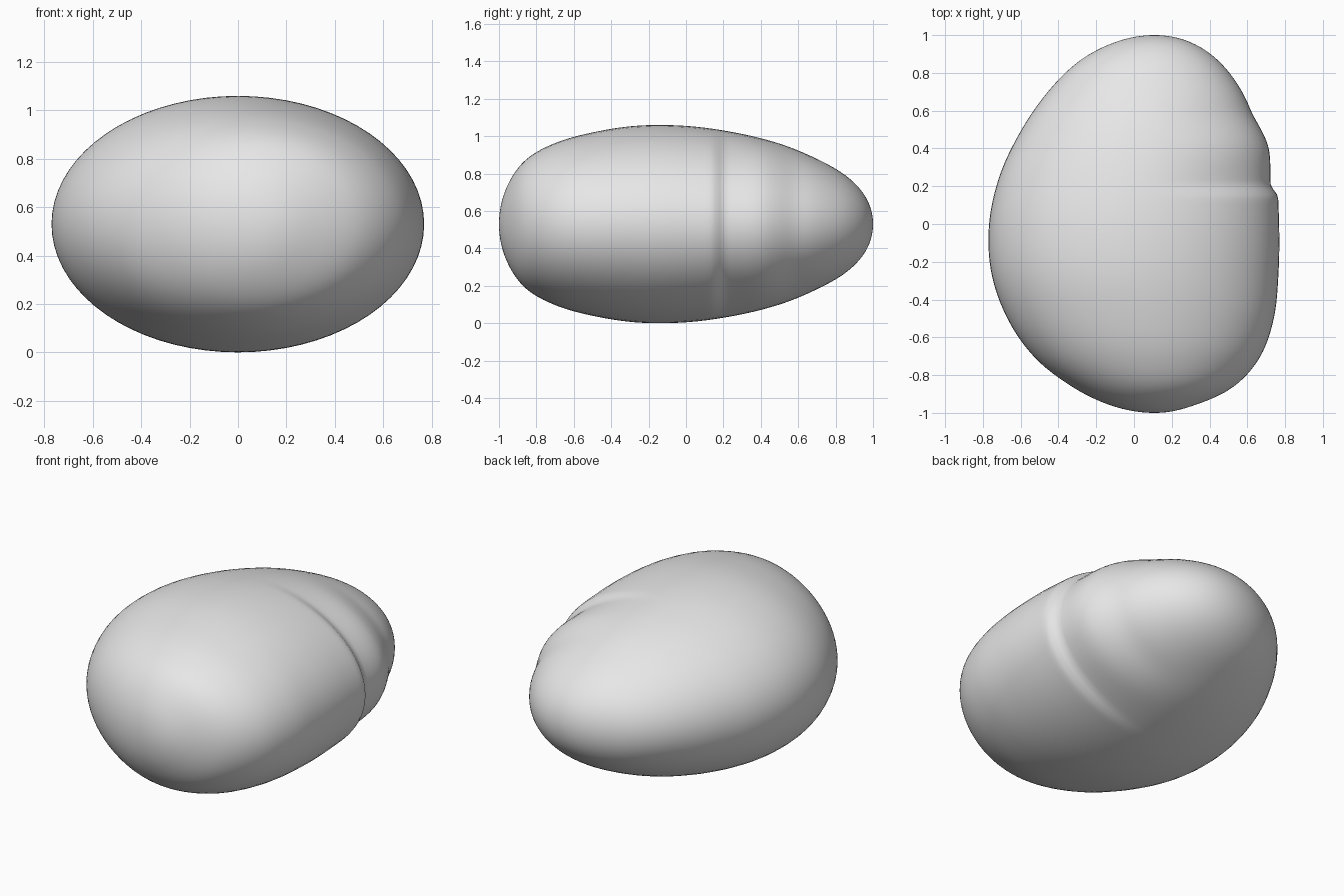
import bpy, bmesh, math

cube = bpy.data.objects.get("Cube")
if cube:
    bpy.data.objects.remove(cube)

# Plain grey skin
grey = bpy.data.materials.new("light grey")
grey.use_nodes = True
grey.diffuse_color = (0.8, 0.8, 0.8, 1)
grey.node_tree.nodes["Principled BSDF"].inputs["Base Color"].default_value = (0.8, 0.8, 0.8, 1)

# Half sizes at every 15 degrees of the sweep from front pole to back pole
LEFT = [0, .215, .43, .635, .78, .865, .877, .82, .705, .56, .395, .20, 0]
RIGHT = [0, .19, .41, .555, .63, .655, .658, .64, .57, .46, .335, .18, 0]
HEIGHT = [0, .18, .335, .43, .49, .526, .525, .49, .43, .345, .25, .135, 0]
AXIS_X, AXIS_Z = 0.11, 0.53
RINGS, SIDES = 120, 72


def profile(values, t):
    """Smooth curve through the values; radii mirror in sign past the poles."""
    p = [-values[1]] + values + [-values[-2]]
    i = min(int(t), len(values) - 2)
    f = t - i
    a, b, c, d = p[i:i + 4]
    return b + 0.5 * f * (c - a + f * (2*a - 5*b + 4*c - d + f * (3*(b - c) + d - a)))


def ease(lo, hi, v):
    f = max(0, min(1, (v - lo) / (hi - lo)))
    return f * f * (3 - 2 * f)


def dent(y):
    """Step behind the waist that fades out, then a shallow hollow."""
    step = 0.045 * ease(.14, .21, y) * (1 - ease(.2, .44, y))
    return step + 0.025 * math.exp(-((y - .58) / .09) ** 2)


# Body: elliptical rings swept from front to back
bm = bmesh.new()
rings = []
for r in range(1, RINGS):
    t = r / RINGS
    y = -math.cos(math.pi * t)
    left, right, high = (profile(v, t * 12) for v in (LEFT, RIGHT, HEIGHT))
    cx, rx = AXIS_X + (right - left) / 2, (right + left) / 2
    ring = []
    for s in range(SIDES):
        a = 2 * math.pi * s / SIDES
        k = 1 - dent(y) * ease(0, .8, math.cos(a))
        ring.append(bm.verts.new((cx + rx * k * math.cos(a), y, AXIS_Z + high * k * math.sin(a))))
    rings.append(ring)
for p, q in zip(rings, rings[1:]):
    for s in range(SIDES):
        n = (s + 1) % SIDES
        bm.faces.new((p[s], p[n], q[n], q[s]))
for y, ring in ((-1, rings[0]), (1, rings[-1])):
    pole = bm.verts.new((AXIS_X, y, AXIS_Z))
    for s in range(SIDES):
        bm.faces.new((pole, ring[s], ring[(s + 1) % SIDES]))
bmesh.ops.recalc_face_normals(bm, faces=bm.faces)

mesh = bpy.data.meshes.new("body")
bm.to_mesh(mesh)
bm.free()
mesh.materials.append(grey)
for poly in mesh.polygons:
    poly.use_smooth = True
body = bpy.data.objects.new("body", mesh)
bpy.context.collection.objects.link(body)
